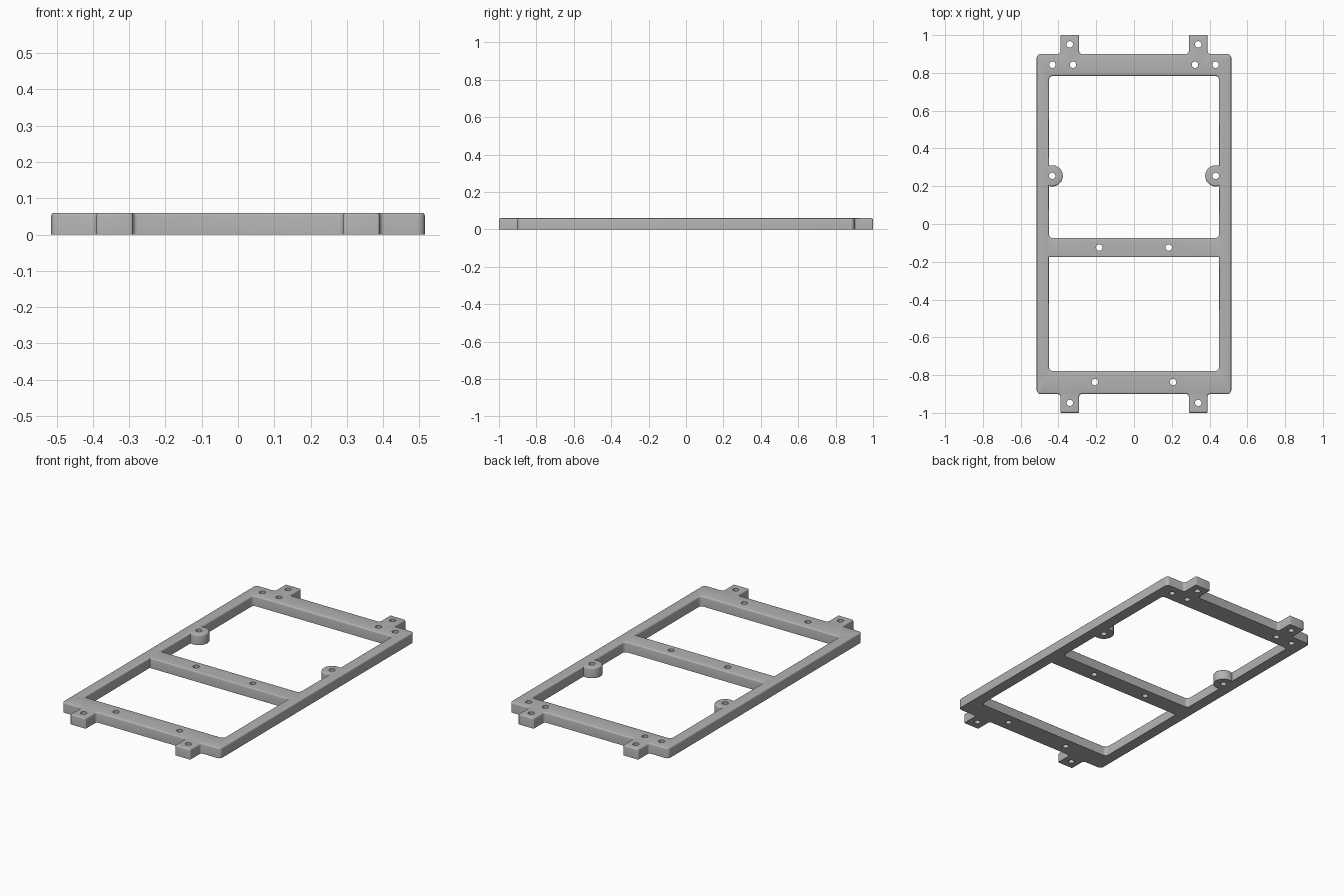
import bpy, bmesh
from math import sin, cos, pi, asin, radians
from mathutils import Vector

HEIGHT, EDGE = 0.06, 0.008

cube = bpy.data.objects.get("Cube")
if cube:
    bpy.data.objects.remove(cube, do_unlink=True)

grey = bpy.data.materials.new("matte_grey")
colour = (0.45, 0.45, 0.45, 1)
grey.diffuse_color = colour
grey.use_nodes = True
grey.node_tree.nodes["Principled BSDF"].inputs["Base Color"].default_value = colour


def arc(cx, cy, r, a0, a1, n):
    return [Vector((cx + r * cos(a0 + (a1 - a0) * i / n), cy + r * sin(a0 + (a1 - a0) * i / n)))
            for i in range(n + 1)]


def fillet(corners, n=5):
    """Round each (x, y, radius) right-angled corner of a closed outline."""
    out = []
    for i, (x, y, r) in enumerate(corners):
        p = Vector((x, y))
        if r == 0:
            out.append(p)
            continue
        a = (Vector(corners[i - 1][:2]) - p).normalized() * r
        b = (Vector(corners[(i + 1) % len(corners)][:2]) - p).normalized() * r
        for k in range(n + 1):
            t = k / n * pi / 2
            out.append(p + a * (1 - sin(t)) + b * (1 - cos(t)))
    return out


def mirror(half):
    """Close a right-hand half outline with its left-hand reflection."""
    return half + [(-c[0], *c[1:]) for c in reversed(half)]


def inset(loop, d):
    """Shift an outline to its left by d with mitred corners."""
    out = []
    for i, p in enumerate(loop):
        e0 = (p - loop[i - 1]).normalized()
        e1 = (loop[(i + 1) % len(loop)] - p).normalized()
        n0, n1 = Vector((-e0.y, e0.x)), Vector((-e1.y, e1.x))
        out.append(p + (n0 + n1) * d / (1 + n0.dot(n1)))
    return out


# Outer outline with four mounting tabs, anticlockwise
outer = fillet(mirror([
    (0.29, -0.9, 0.014), (0.29, -1, 0.006), (0.39, -1, 0.006), (0.39, -0.9, 0.014),
    (0.515, -0.9, 0.02), (0.515, 0.9, 0.02),
    (0.39, 0.9, 0.014), (0.39, 1, 0.006), (0.29, 1, 0.006), (0.29, 0.9, 0.014)]))

# Front window, square against the crossbar
front_window = fillet(mirror([(0.45, -0.778, 0.02), (0.45, -0.176, 0)]))

# Rear window, with a round screw boss bulging in from each side
BX, BY, BR = 0.433, 0.255, 0.056
lean = asin((0.45 - BX) / BR)
boss = arc(BX, BY, BR, 1.5 * pi + lean, pi / 2 - lean, 24)
rear_window = fillet(mirror([(0.45, -0.074, 0.02)] + [(p.x, p.y, 0) for p in boss]
                            + [(0.45, 0.784, 0.02)]))

# Screw holes, mirrored left and right
holes = [arc(s * x, y, 0.017, 0, 2 * pi, 20)[:-1] for s in (-1, 1) for x, y in (
    (0.34, 0.951), (0.432, 0.843), (0.323, 0.843), (BX, BY),
    (0.184, -0.125), (0.207, -0.837), (0.34, -0.947))]

# Loft every outline upward, easing the top edge, then fill both caps
bm = bmesh.new()
top_edges, bottom_edges = [], []


def loft(loop, edge):
    steps = [(0, 0)]
    if edge:
        steps += [(edge * (1 - cos(t)), HEIGHT - edge * (1 - sin(t)))
                  for t in (0, pi / 6, pi / 3, pi / 2)]
    else:
        steps += [(0, HEIGHT)]
    rings = [[bm.verts.new((p.x, p.y, z)) for p in inset(loop, d)] for d, z in steps]
    n = len(loop)
    for low, high in zip(rings, rings[1:]):
        for i in range(n):
            j = (i + 1) % n
            bm.faces.new((low[i], low[j], high[j], high[i]))
    for ring, store in ((rings[0], bottom_edges), (rings[-1], top_edges)):
        store += [bm.edges.get((ring[i], ring[(i + 1) % n])) for i in range(n)]


loft(outer, EDGE)
for window in (front_window, rear_window):
    loft(window[::-1], EDGE)
for hole in holes:
    loft(hole[::-1], 0)
for edges, up in ((top_edges, 1), (bottom_edges, -1)):
    bmesh.ops.triangle_fill(bm, use_beauty=True, use_dissolve=False, edges=edges,
                            normal=(0, 0, up))
bmesh.ops.recalc_face_normals(bm, faces=bm.faces)

mesh = bpy.data.meshes.new("mounting_frame")
bm.to_mesh(mesh)
bm.free()
mesh.materials.append(grey)
frame = bpy.data.objects.new("mounting_frame", mesh)
bpy.context.collection.objects.link(frame)
bpy.context.view_layer.objects.active = frame
frame.select_set(True)
bpy.ops.object.shade_smooth_by_angle(angle=radians(35))
